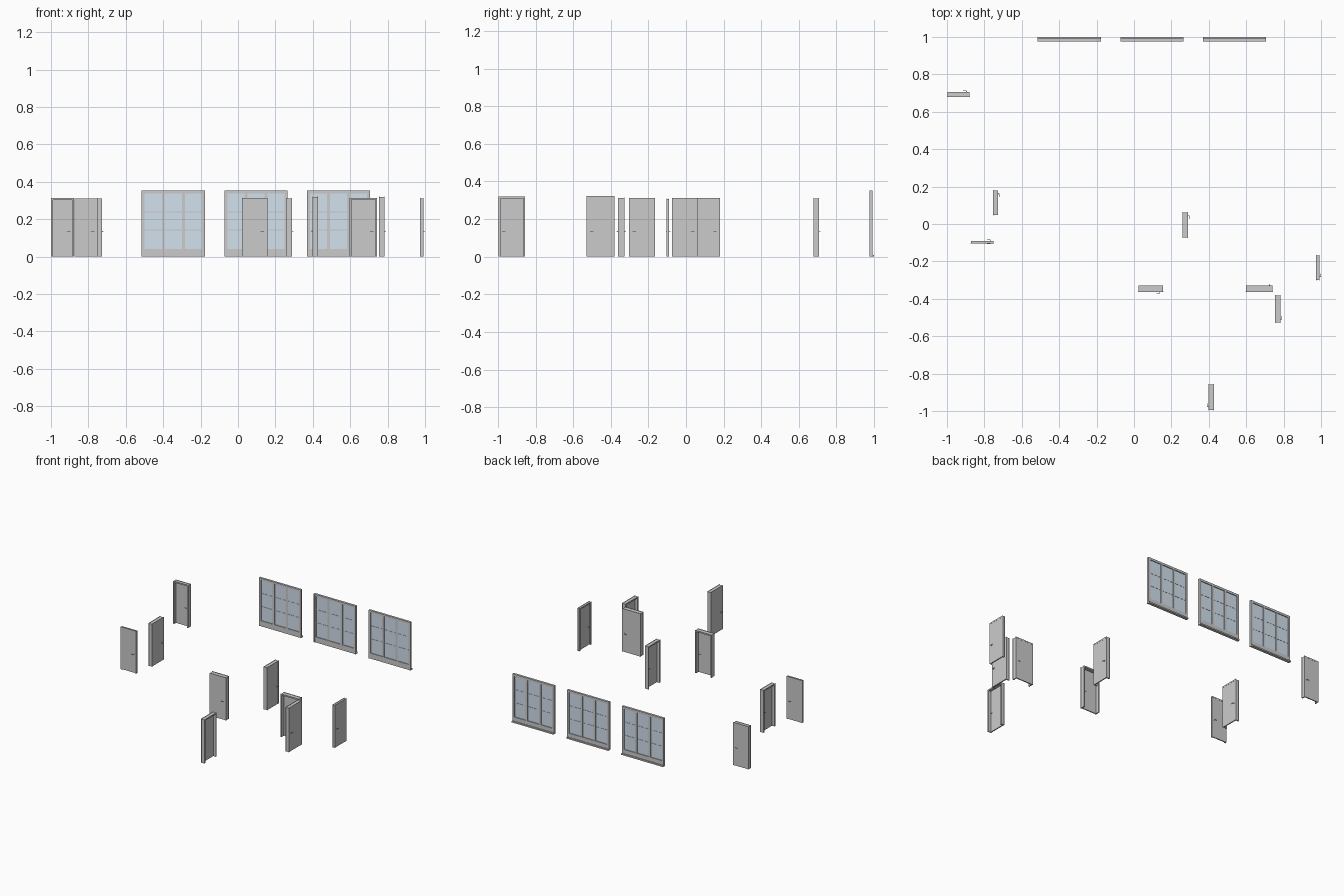
import bpy, bmesh, math
from mathutils import Matrix, Vector

if "Cube" in bpy.data.objects:
    bpy.data.objects.remove(bpy.data.objects["Cube"])


def add_box(bm, lo, hi):
    lo, hi = Vector(lo), Vector(hi)
    m = Matrix.Translation((lo + hi) / 2) @ Matrix.Diagonal((*(hi - lo), 1))
    bmesh.ops.create_cube(bm, size=1, matrix=m)


def finish(bm, name, loc, angle=0, mat=None):
    me = bpy.data.meshes.new(name)
    bm.to_mesh(me)
    bm.free()
    ob = bpy.data.objects.new(name, me)
    ob.location = loc
    ob.rotation_euler.z = math.radians(angle)
    bpy.context.collection.objects.link(ob)
    if mat:
        me.materials.append(mat)
    return ob


def boxes(name, parts, loc, angle=0, mat=None):
    bm = bmesh.new()
    for lo, hi in parts:
        add_box(bm, lo, hi)
    return finish(bm, name, loc, angle, mat)


glass_mat = bpy.data.materials.new("pale_glass")
glass_mat.diffuse_color = (0.65, 0.75, 0.85, 0.35)
glass_mat.use_nodes = True
glass_mat.node_tree.nodes["Principled BSDF"].inputs["Base Color"].default_value = glass_mat.diffuse_color


# Door: leaf is flush with the local -y face, s is the handle side
def door(x, y, width, depth, height, angle, s):
    w, d = width / 2, depth / 2
    c, t, j = 0.010, 0.0016, 0.0025     # casing width, thickness, setback
    loc = (x, y, 0)
    # lining
    iw, top = w - c, height - c
    boxes("door_lining", [
        ((-w + j, -d + t, 0), (-iw, d - t, top)),
        ((iw, -d + t, 0), (w - j, d - t, top)),
        ((-w + j, -d + t, top), (w - j, d - t, height - j))], loc, angle)
    # casing on both wall faces
    parts = []
    for a, b in ((-d, -d + t), (d - t, d)):
        parts += [((-w, a, 0), (-iw, b, top)),
                  ((iw, a, 0), (w, b, top)),
                  ((-w, a, top), (w, b, height))]
    boxes("door_casing", parts, loc, angle)
    # leaf
    y0, y1 = -d + t * 0.5, -d + t * 0.5 + 0.0075
    boxes("door_leaf", [((-iw, y0, 0.001), (iw, y1, top))], loc, angle)
    # lever handles on both faces
    bm = bmesh.new()
    hx, hz = s * (iw - 0.010), 0.134
    for face, out in ((y0, -1), (y1, 1)):
        for r, length in ((0.0035, 0.0016), (0.0014, 0.008)):
            m = (Matrix.Translation((hx, face + out * length / 2, hz))
                 @ Matrix.Rotation(math.pi / 2, 4, 'X'))
            bmesh.ops.create_cone(bm, cap_ends=True, segments=12, radius1=r,
                                  radius2=r, depth=length, matrix=m)
        e = face + out * 0.0075
        xa, xb = sorted((hx + s * 0.0014, hx - s * 0.017))
        add_box(bm, (xa, e - 0.0013, hz - 0.0014), (xb, e + 0.0013, hz + 0.0014))
    finish(bm, "door_handle", loc, angle)


# x, y, width, depth, height, facing angle, handle side
for spec in [(-0.938, 0.693, 0.124, 0.028, 0.312, 180, -1),
             (-0.740, 0.114, 0.136, 0.028, 0.312, 90, 1),
             (-0.812, -0.097, 0.126, 0.013, 0.310, 180, -1),
             (0.274, -0.006, 0.138, 0.028, 0.312, 90, 1),
             (0.983, -0.234, 0.136, 0.018, 0.312, 90, -1),
             (0.090, -0.345, 0.136, 0.035, 0.312, 0, 1),
             (0.670, -0.345, 0.148, 0.035, 0.314, 180, -1),
             (0.768, -0.455, 0.150, 0.028, 0.322, 90, -1),
             (0.413, -0.926, 0.142, 0.028, 0.320, -90, 1)]:
    door(*spec)


# Window: three tall lights, each with two thin bars
def window(x):
    w, h, f, m = 0.169, 0.352, 0.016, 0.016
    sill = 0.040
    loc = (x, 0.985, 0)
    lo, hi = -0.006, 0.007
    boxes("window_frame", [((-w, lo, 0), (-w + f, hi, h)),
                           ((w - f, lo, 0), (w, hi, h)),
                           ((-w + f, lo, h - f), (w - f, hi, h)),
                           ((-w + f, lo, 0), (w - f, hi, sill))], loc)
    pane = (2 * (w - f) - 2 * m) / 3
    step = pane + m
    boxes("window_mullions", [((k * step / 2 - m / 2, -0.005, sill),
                               (k * step / 2 + m / 2, 0.006, h - f))
                              for k in (-1, 1)], loc)
    boxes("window_glass", [((k * step - pane / 2, -0.001, sill),
                            (k * step + pane / 2, 0.001, h - f))
                           for k in (-1, 0, 1)], loc, 0, glass_mat)
    boxes("glazing_bars", [((k * step - pane / 2, -0.0025, z - 0.0017),
                            (k * step + pane / 2, 0.0025, z + 0.0017))
                           for k in (-1, 0, 1) for z in (0.142, 0.238)], loc)
    # raised outer trim and projecting sill
    boxes("window_trim", [((-w, lo - 0.003, 0), (-w + 0.008, lo, h)),
                          ((w - 0.008, lo - 0.003, 0), (w, lo, h)),
                          ((-w + 0.008, lo - 0.003, h - 0.008),
                           (w - 0.008, lo, h))], loc)
    boxes("window_sill", [((-w, hi, 0), (w, 0.015, 0.010))], loc)


for x in (-0.346, 0.096, 0.538):
    window(x)
